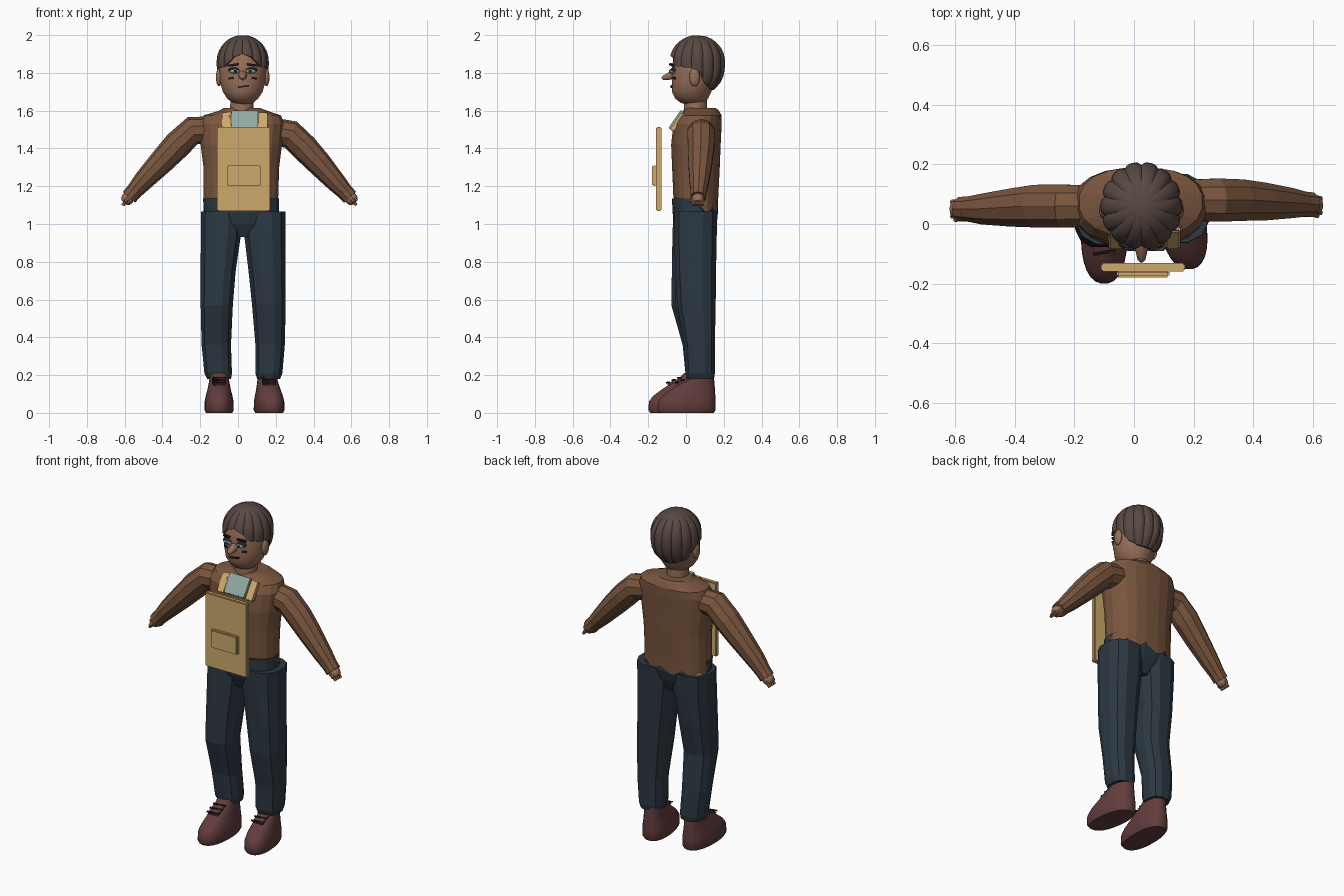
import bpy, bmesh, math
from mathutils import Vector, Matrix

if "Cube" in bpy.data.objects:
    bpy.data.objects.remove(bpy.data.objects["Cube"])


def material(name, *rgb):
    lin = [((c / 255 + 0.055) / 1.055) ** 2.4 for c in rgb] + [1]
    m = bpy.data.materials.new(name)
    m.use_nodes = True
    m.diffuse_color = lin
    m.node_tree.nodes["Principled BSDF"].inputs["Base Color"].default_value = lin
    return m


SKIN = material("skin", 150, 110, 88)
HAIR = material("dark_brown_hair", 88, 72, 66)
WOOL = material("brown_wool", 122, 86, 62)
DENIM = material("dark_navy", 44, 56, 66)
LEATHER = material("oxblood_leather", 98, 60, 60)
TAN = material("tan_board", 205, 170, 108)
TEAL = material("pale_teal", 145, 170, 164)
INK = material("near_black", 38, 32, 34)
IRIS = material("teal_iris", 70, 120, 125)
X, Y = Vector((1, 0, 0)), Vector((0, 1, 0))


def finish(name, bm, mat, smooth=False):
    bmesh.ops.recalc_face_normals(bm, faces=bm.faces)
    mesh = bpy.data.meshes.new(name)
    bm.to_mesh(mesh)
    bm.free()
    mesh.materials.append(mat)
    ob = bpy.data.objects.new(name, mesh)
    bpy.context.collection.objects.link(ob)
    if smooth:
        bpy.ops.object.select_all(action="DESELECT")
        bpy.context.view_layer.objects.active = ob
        ob.select_set(True)
        bpy.ops.object.shade_smooth_by_angle(angle=math.radians(40))
    return ob


def skin_rings(name, rings, mat, smooth=False):
    """Bridge equal lists of points and cap both ends."""
    bm = bmesh.new()
    loops = [[bm.verts.new(p) for p in ring] for ring in rings]
    n = len(loops[0])
    for a, b in zip(loops, loops[1:]):
        for i in range(n):
            j = (i + 1) % n
            bm.faces.new((a[i], a[j], b[j], b[i]))
    bm.faces.new(loops[0])
    bm.faces.new(loops[-1])
    return finish(name, bm, mat, smooth)


def oval(c, u, v, n, square=1.0):
    def s(t):
        return math.copysign(abs(t) ** square, t)
    angles = [2 * math.pi * (i + 0.5) / n for i in range(n)]
    return [Vector(c) + u * s(math.cos(a)) + v * s(math.sin(a)) for a in angles]


def level(rows, n, square=1.0):
    """Horizontal ovals from rows of z, x min, x max, y min, y max."""
    return [oval(((a + b) / 2, (c + d) / 2, z), X * (b - a) / 2, Y * (d - c) / 2, n, square)
            for z, a, b, c, d in rows]


def tube(name, path, mat, n=8, smooth=False):
    """Rings across a path of x, y, z, radius."""
    pts = [Vector(p[:3]) for p in path]
    rings = []
    for i, p in enumerate(path):
        d = (pts[min(i + 1, len(pts) - 1)] - pts[max(i - 1, 0)]).normalized()
        v = d.cross(Y).normalized()
        rings.append(oval(pts[i], v.cross(d) * p[3], v * p[3], n))
    return skin_rings(name, rings, mat, smooth)


def box(name, loc, size, mat, rot=(0, 0, 0), bevel=0.0):
    bm = bmesh.new()
    bmesh.ops.create_cube(bm, size=1)
    bmesh.ops.scale(bm, vec=size, verts=bm.verts)
    if bevel:
        bmesh.ops.bevel(bm, geom=bm.edges[:], offset=bevel, segments=2, affect="EDGES")
    ob = finish(name, bm, mat)
    ob.location, ob.rotation_euler = loc, [math.radians(r) for r in rot]
    return ob


def ball(name, loc, radii, mat):
    bm = bmesh.new()
    bmesh.ops.create_uvsphere(bm, u_segments=16, v_segments=10, radius=1)
    bmesh.ops.scale(bm, vec=radii, verts=bm.verts)
    bmesh.ops.translate(bm, vec=loc, verts=bm.verts)
    return finish(name, bm, mat, True)


# Sweater, with a ragged hem at the back
torso = level([(1.06, -.185, .22, -.06, .17), (1.14, -.185, .215, -.068, .172),
               (1.3, -.185, .22, -.075, .18), (1.42, -.2, .235, -.08, .185),
               (1.53, -.205, .245, -.068, .19), (1.575, -.185, .23, -.042, .19),
               (1.6, -.1, .155, -.012, .175), (1.613, -.08, .12, 0, .16)], 20, .85)
for i, p in enumerate(torso[0]):
    p.z = 1.125 if p.y < .06 else (1.05 if i % 2 else 1.09)
skin_rings("sweater", torso, WOOL)

# Sleeves and hands
arms = {"right": [(-.1, .06, 1.5, .07), (-.24, .06, 1.495, .076), (-.32, .06, 1.42, .075),
                  (-.4, .055, 1.335, .067), (-.5, .05, 1.23, .054), (-.57, .05, 1.15, .04)],
        "left": [(.14, .08, 1.5, .07), (.28, .08, 1.473, .076), (.35, .08, 1.405, .073),
                 (.43, .075, 1.32, .066), (.52, .07, 1.22, .053), (.585, .065, 1.15, .04)]}
for side, path in arms.items():
    tube(side + "_sleeve", path, WOOL, 10)
    wrist, before = Vector(path[-1][:3]), Vector(path[-2][:3])
    d = (wrist - before).normalized()
    a, b = wrist - d * .03, wrist + d * .012
    tube(side + "_cuff", [(*a, .044), (*b, .043)], WOOL, 10)
    tube(side + "_hand", [(*(wrist + d * t), r) for t, r in
                          ((0, .026), (.02, .034), (.04, .03), (.05, .018))], SKIN, 10, True)
    for k in range(4):
        f = wrist + d * .025 + Y * (.016 * k - .024)
        g = f + d * .036 + Vector((0, 0, -.006))
        tube(f"{side}_finger_{k + 1}", [(*f, .011), (*g, .008)], SKIN, 6, True)
    thumb = wrist + d * .02 - Y * .025
    tube(side + "_thumb", [(*thumb, .011), (*(thumb + d * .025 - Y * .012), .008)], SKIN, 6, True)

# Trousers, the right knee bent forward
skin_rings("trouser_waist", level([(.93, -.03, .09, -.03, .12), (1.0, -.15, .2, -.06, .15),
                                   (1.06, -.18, .22, -.073, .166),
                                   (1.135, -.188, .219, -.075, .166)], 20, .85), DENIM)
legs = {"right": [(.18, -.165, -.035, .005, .14), (.21, -.18, -.03, -.005, .145),
                  (.36, -.195, -.035, -.02, .135), (.57, -.2, -.025, -.08, .11),
                  (.75, -.2, -.01, -.078, .14), (.94, -.2, .018, -.075, .16),
                  (1.065, -.2, .02, -.07, .165)],
        "left": [(.18, .1, .225, .005, .15), (.21, .09, .237, -.005, .155),
                 (.36, .09, .25, -.012, .155), (.57, .072, .255, -.05, .16),
                 (.75, .053, .255, -.06, .162), (.94, .03, .255, -.066, .166),
                 (1.065, .03, .255, -.065, .17)]}
for side, rows in legs.items():
    skin_rings(side + "_trouser_leg", level(rows, 12, .8), DENIM)

# Shoes with tongues and laces
for side, cx, toe, heel, turn in (("right", -.1, -.2, .135, 0), ("left", .165, -.152, .158, .018)):
    rows = []
    for z, front, w, back in ((0, .01, .07, .01), (.015, 0, .078, 0), (.06, .003, .077, 0),
                              (.09, .025, .071, .002), (.12, .065, .063, .004),
                              (.15, .11, .057, .006), (.17, .15, .053, .008), (.21, .19, .05, .012)):
        rows.append((z, cx - w, cx + w, toe + front, heel - back))
    rings = level(rows, 28, .85)
    for ring in rings:
        for p in ring:
            p.x += turn * (-p.y / .15)
    skin_rings(side + "_shoe", rings, LEATHER, True)
    box(side + "_tongue", (cx, toe + .135, .165), (.07, .075, .012), LEATHER, (25, 0, 0), .004)
    for k in range(3):
        box(f"{side}_lace_{k + 1}", (cx, toe + .105 + .03 * k, .16 + .013 * k),
            (.075, .008, .008), INK, (25, 0, 12))

# Board hung in front of the chest
box("chest_board", (.03, -.145, 1.292), (.28, .028, .445), TAN, bevel=.005)
box("board_plate", (.03, -.167, 1.255), (.178, .024, .11), TAN, bevel=.006)
box("neck_cloth", (.035, -.05, 1.55), (.14, .024, .115), TEAL, (-34, 0, 0), .004)
for side, x in (("right", -.06), ("left", .13)):
    box(side + "_strap", (x, -.045, 1.54), (.05, .024, .11), TAN, (-34, 0, 0), .005)

# Neck and head
HX = .025
tube("neck", [(HX - .005, .05, 1.58, .064), (HX - .005, .05, 1.7, .06)], SKIN, 16, True)
head_rows = [(1.633, .04, .035, .045), (1.645, .035, .06, .068), (1.665, .03, .083, .088),
             (1.7, .03, .106, .105), (1.75, .038, .12, .114), (1.82, .045, .126, .12),
             (1.88, .05, .118, .118), (1.94, .055, .085, .09)]
skin_rings("head", level([(z, HX - rx, HX + rx, cy - ry, cy + ry)
                          for z, cy, rx, ry in head_rows], 28), SKIN, True)
tube("nose", [(HX, -.05, 1.795, .026), (HX, -.09, 1.782, .02), (HX, -.12, 1.773, .013),
              (HX, -.132, 1.773, .005)], SKIN, 10, True)
for s, side in ((-1, "right"), (1, "left")):
    ball(side + "_ear", (HX + s * .126, .045, 1.777), (.016, .028, .048), SKIN)
    ball(side + "_lash", (HX + s * .046, -.067, 1.815), (.031, .016, .013), INK)
    ball(side + "_eye", (HX + s * .044, -.07, 1.809), (.027, .017, .013), TEAL)
    ball(side + "_iris", (HX + s * .04, -.08, 1.809), (.012, .009, .012), IRIS)
    ball(side + "_pupil", (HX + s * .04, -.087, 1.809), (.006, .004, .006), INK)
    box(side + "_brow", (HX + s * .05, -.073, 1.842), (.056, .016, .012), INK, (0, s * 8, s * 20), .003)
    box(side + "_cheek_mark", (HX + s * .062, -.062, 1.772), (.026, .009, .01), INK, (0, s * 6, s * 28))
box("mouth", (HX + .004, -.077, 1.728), (.06, .012, .007), INK, (0, -8, 0))

# Hair cap: lobed locks running from crown to a shaped hairline
hairline = [(0, 1.9), (.35, 1.885), (.75, 1.835), (1.35, 1.825), (1.6, 1.815),
            (1.9, 1.745), (2.4, 1.715), (3.2, 1.71)]


def hair_edge(a):
    for (a0, z0), (a1, z1) in zip(hairline, hairline[1:]):
        if a <= a1:
            return z0 + (z1 - z0) * (a - a0) / (a1 - a0)


N, ROWS, rings = 84, 12, []
for k in range(ROWS + 2):
    ring = []
    for i in range(N):
        a = -math.pi + 2 * math.pi * i / N
        t = min(k, ROWS) / ROWS
        z = 1.999 - (1.999 - hair_edge(abs(a))) * (.01 + .99 * t ** 1.6)
        h = (z - 1.86) / .14
        r = math.sqrt(max(0, 1 - h * h)) if h > 0 else 1 - .32 * abs(h) ** 3
        r *= 1 - .07 * (1 - abs(math.sin(7 * a))) ** 2
        r *= .82 if k > ROWS else 1
        ring.append(Vector((HX + .138 * r * math.sin(a), .06 - .148 * r * math.cos(a), z)))
    rings.append(ring)
skin_rings("hair", rings, HAIR, True)
